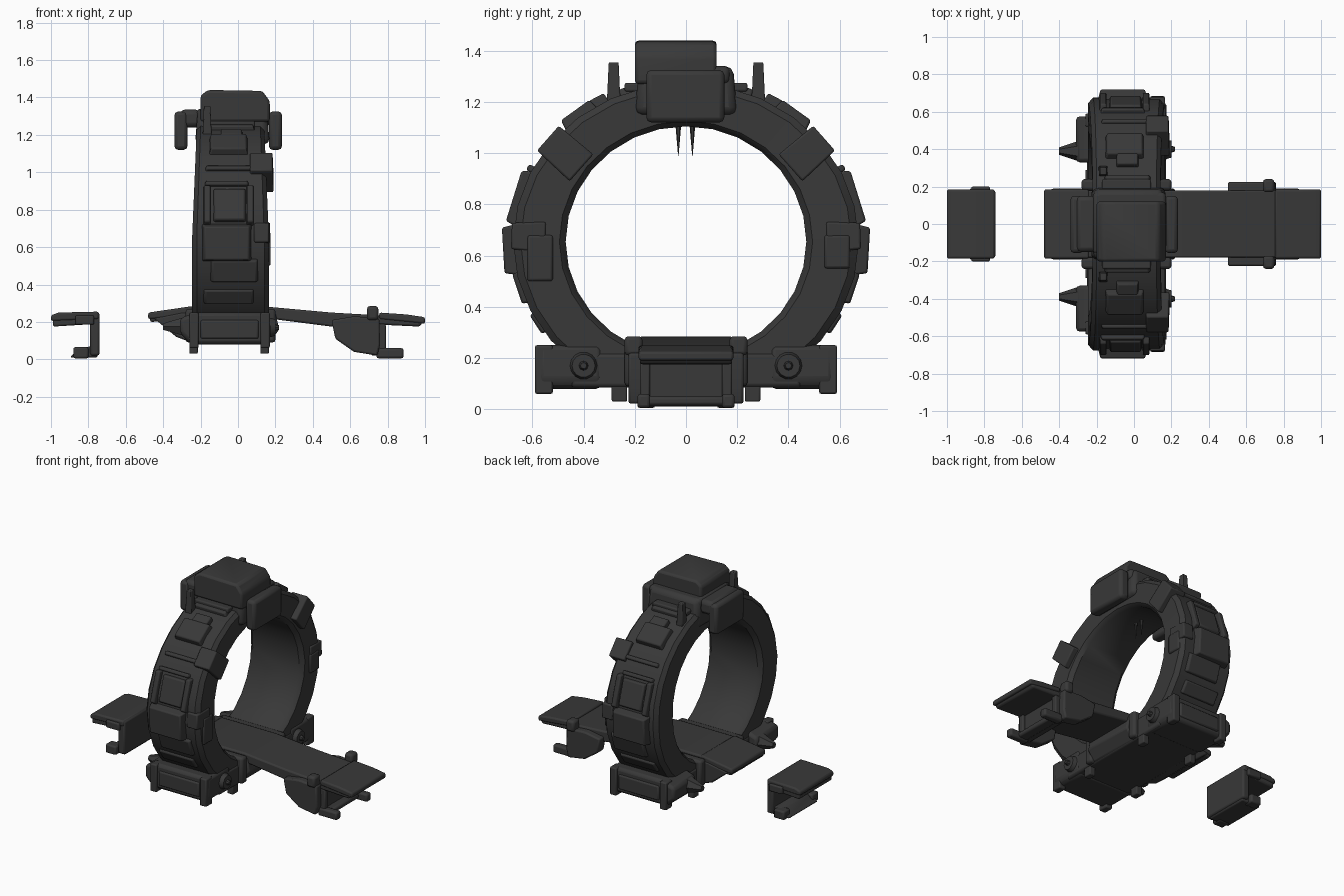
import bpy, bmesh, math
from math import sin, cos, pi, radians

if "Cube" in bpy.data.objects:
    bpy.data.objects.remove(bpy.data.objects["Cube"], do_unlink=True)

metal = bpy.data.materials.new("charcoal metal")
metal.use_nodes = True
GREY = (0.04, 0.04, 0.04, 1)
metal.diffuse_color = GREY
metal.node_tree.nodes["Principled BSDF"].inputs["Base Color"].default_value = GREY
metal.node_tree.nodes["Principled BSDF"].inputs["Roughness"].default_value = 0.7

RING_Z = 0.655


def finish(name, bm, bevel=0.0):
    bmesh.ops.recalc_face_normals(bm, faces=bm.faces)
    me = bpy.data.meshes.new(name)
    bm.to_mesh(me)
    bm.free()
    me.materials.append(metal)
    ob = bpy.data.objects.new(name, me)
    bpy.context.collection.objects.link(ob)
    if bevel:
        mod = ob.modifiers.new("soft edges", "BEVEL")
        mod.width, mod.segments = bevel, 2
    bpy.ops.object.select_all(action="DESELECT")
    ob.select_set(True)
    bpy.context.view_layer.objects.active = ob
    bpy.ops.object.shade_smooth_by_angle(angle=radians(40))
    return ob


def box(name, x, y, z, bevel=0.012, taper=1.0):
    """Box between the given ranges; taper scales the top."""
    bm = bmesh.new()
    bmesh.ops.create_cube(bm, size=1)
    for v in bm.verts:
        k = taper if v.co.z > 0 else 1
        v.co = [(r[0] + r[1]) / 2 + c * (r[1] - r[0]) * f
                for r, c, f in zip((x, y, z), v.co, (k, k, 1))]
    return finish(name, bm, bevel)


def prism(name, pts, y, bevel=0.01):
    """Profile in x and z, extruded along y."""
    bm = bmesh.new()
    face = bm.faces.new([bm.verts.new((px, y[0], pz)) for px, pz in pts])
    out = bmesh.ops.extrude_face_region(bm, geom=[face])
    for v in out["geom"]:
        if isinstance(v, bmesh.types.BMVert):
            v.co.y = y[1]
    return finish(name, bm, bevel)


def rod(name, pos, r1, r2, length, rot=(0, 0, 0), sides=10):
    bm = bmesh.new()
    bmesh.ops.create_cone(bm, cap_ends=True, segments=sides, radius1=r1, radius2=r2, depth=length)
    ob = finish(name, bm)
    ob.location, ob.rotation_euler = pos, rot
    return ob


def ring_plate(name, deg, side, x, thick, length, depth=0.04, taper=0.85):
    """Armour plate lying on the rim of the ring, square to it."""
    a = radians(deg)
    w = (x[1] - x[0]) / 2
    ob = box(name, (-w, w), (-length / 2, length / 2), (-depth, thick), 0.008, taper)
    ob.location = ((x[0] + x[1]) / 2, side * 0.67 * cos(a), RING_Z + 0.615 * sin(a))
    ob.rotation_euler = (math.atan2(-side * cos(a) / 0.67, sin(a) / 0.615), 0, 0)


# Ring: rounded rectangular section swept around an ellipse
section = [(-1, 0.12), (-1, 0.86), (-0.88, 1), (0.88, 1), (1, 0.86), (1, 0.12), (0.86, 0), (-0.86, 0)]
bm = bmesh.new()
loops = []
N = 28
for i in range(N):
    a = 2 * pi * i / N
    half = 0.205 - 0.025 * max(0, sin(a))
    loop = []
    for sx, t in section:
        ry, rz = 0.47 + 0.205 * t, 0.45 + 0.17 * t
        loop.append(bm.verts.new((-0.04 + sx * half, ry * cos(a), max(0.1, RING_Z + rz * sin(a)))))
    loops.append(loop)
for i in range(N):
    p, q = loops[i], loops[(i + 1) % N]
    for j in range(len(section)):
        k = (j + 1) % len(section)
        bm.faces.new((p[j], p[k], q[k], q[j]))
finish("ring", bm)

# Parts repeated on both halves of the ring
for s, tag in ((-1, "front"), (1, "back")):
    def span(a, b):
        return tuple(sorted((s * a, s * b)))

    # rim armour
    ring_plate(tag + "_belt_plate", -3, s, (-0.2, 0.08), 0.045, 0.21)
    ring_plate(tag + "_lower_plate", -17, s, (-0.16, 0.12), 0.02, 0.14)
    ring_plate(tag + "_skirt_plate", -31, s, (-0.2, 0.1), 0.015, 0.1)
    ring_plate(tag + "_window_panel", 16, s, (-0.14, 0.05), 0.018, 0.2)
    for x in (-0.17, 0.06):
        ring_plate(tag + "_window_post", 16, s, (x - 0.015, x + 0.025), 0.03, 0.24)
    ring_plate(tag + "_window_sill", 27, s, (-0.19, 0.07), 0.025, 0.03)
    ring_plate(tag + "_cross_bar", 36, s, (-0.19, 0.11), 0.02, 0.03)
    ring_plate(tag + "_shoulder_plate", 52, s, (-0.16, 0.06), 0.035, 0.16)
    ring_plate(tag + "_upper_block", 60, s, (-0.1, 0.03), 0.035, 0.08)
    ring_plate(tag + "_crown_plate", 71, s, (-0.17, 0.1), 0.025, 0.09)

    # clamp gripping the left edge of the ring
    ring_plate(tag + "_left_clamp", 39, s, (0.06, 0.19), 0.025, 0.14, 0.15, 0.92)
    ring_plate(tag + "_left_rib", 2, s, (0.08, 0.172), 0.012, 0.12, 0.12)
    box(tag + "_fin", (-0.19, -0.14), span(0.255, 0.31), (1.18, 1.355), 0.005, 0.7)

    # foot block at the end of the base
    prism(tag + "_foot", [(-0.31, 0.14), (-0.25, 0.08), (0.15, 0.08), (0.175, 0.11),
                          (0.17, 0.25), (-0.23, 0.25), (-0.31, 0.22)], span(0.33, 0.575), 0.02)
    for x in (-0.26, 0.12):
        box(tag + "_foot_strap", (x, x + 0.05), span(0.52, 0.59), (0.06, 0.25), 0.008)
        box(tag + "_foot_pad", (x, x + 0.045), span(0.23, 0.29), (0.03, 0.12), 0.006)
    box(tag + "_foot_band", (-0.2, 0.11), span(0.55, 0.585), (0.11, 0.21), 0.01)
    rod(tag + "_pivot", (0.175, s * 0.4, 0.17), 0.06, 0.045, 0.05, (0, pi / 2, 0), 14)
    rod(tag + "_pivot_tip", (0.2, s * 0.4, 0.17), 0.025, 0.012, 0.04, (0, pi / 2, 0), 8)
    rod(tag + "_foot_spike", (-0.34, s * 0.39, 0.175), 0.06, 0.02, 0.12, (0, -pi / 2, 0), 6)

    # side brackets under the platform
    prism(tag + "_bracket", [(0.5, 0.21), (0.52, 0.11), (0.62, 0.04), (0.745, 0.02),
                             (0.76, 0.08), (0.755, 0.22), (0.62, 0.23)], span(0.15, 0.225))
    box(tag + "_bracket_knob", (0.69, 0.75), span(0.17, 0.24), (0.21, 0.285), 0.015)
    box(tag + "_end_lug", (0.74, 0.885), span(0.14, 0.19), (0.005, 0.06), 0.012)
    box(tag + "_end_post", (0.74, 0.79), span(0.14, 0.18), (0.03, 0.19), 0.008)
    box(tag + "_base_rail", (-0.28, 0.2), span(0.18, 0.24), (0.09, 0.27), 0.015)
    box(tag + "_step_lug", (-0.88, -0.8), span(0.12, 0.19), (0.005, 0.065), 0.01)
    box(tag + "_step_ear", (-0.87, -0.77), span(0.17, 0.2), (0.185, 0.235), 0.008)

# Base beam under the ring
box("base_beam", (-0.25, 0.17), (-0.45, 0.45), (0.085, 0.22), 0.015)
prism("base_cradle", [(-0.45, 0.22), (-0.33, 0.12), (-0.25, 0.09), (0.17, 0.09),
                      (0.22, 0.16), (0.2, 0.25), (-0.3, 0.25)], (-0.19, 0.19))

# Platform running through the ring
prism("platform", [(-0.47, 0.2), (-0.24, 0.21), (0.15, 0.22), (0.5, 0.175), (0.76, 0.185), (0.97, 0.175),
                   (0.99, 0.2), (0.76, 0.235), (0.5, 0.25), (0.17, 0.28), (-0.25, 0.28), (-0.47, 0.235)],
      (-0.18, 0.18))
prism("platform_end_pad", [(0.755, 0.215), (1.0, 0.19), (1.0, 0.225), (0.9, 0.24), (0.755, 0.25)], (-0.185, 0.185))
prism("platform_rear_pad", [(-0.48, 0.215), (-0.25, 0.23), (-0.24, 0.285), (-0.48, 0.25)], (-0.185, 0.185))
box("platform_end_plate", (0.71, 0.77), (-0.18, 0.18), (0.02, 0.2))
box("platform_end_lip", (0.75, 0.82), (-0.16, 0.16), (0.015, 0.05))

# Separate step beside the ring
box("step_wall", (-0.79, -0.74), (-0.18, 0.18), (0.02, 0.25))
prism("step_seat", [(-0.99, 0.175), (-0.75, 0.19), (-0.75, 0.23), (-0.99, 0.215)], (-0.18, 0.18))
prism("step_top", [(-1.0, 0.205), (-0.745, 0.215), (-0.745, 0.255), (-0.96, 0.25), (-1.0, 0.235)], (-0.185, 0.185))
prism("step_lip", [(-0.9, 0.01), (-0.75, 0.01), (-0.75, 0.07), (-0.84, 0.065)], (-0.16, 0.16))

# Housing on top of the ring
box("housing_base", (-0.23, 0.17), (-0.2, 0.2), (1.15, 1.34), 0.03, 0.92)
prism("housing_top", [(-0.2, 1.27), (0.17, 1.27), (0.17, 1.38), (0.13, 1.435), (-0.16, 1.44), (-0.2, 1.41)],
      (-0.2, 0.12), 0.015)
box("housing_roof", (-0.22, 0.17), (-0.16, 0.17), (1.27, 1.34), 0.02)
box("housing_flange", (-0.17, 0.09), (-0.24, 0.24), (1.24, 1.275), 0.008)
for x, n in (((-0.34, -0.27), "right"), ((0.165, 0.235), "left")):
    box(n + "_shield", x, (-0.155, 0.15), (1.12, 1.325), 0.02)
box("right_shield_arm", (-0.31, -0.2), (-0.15, 0.15), (1.24, 1.335), 0.025)
box("left_shield_arm", (0.12, 0.2), (-0.14, 0.14), (1.25, 1.32), 0.025)
for y in (-0.03, 0.025):
    rod("hanging_spike", (-0.04, y, 1.055), 0.001, 0.012, 0.13, sides=6)

# Small boxes on the left flank
box("front_flank_box", (0.14, 0.175), (-0.62, -0.52), (0.5, 0.68), 0.01)
box("back_flank_box", (0.14, 0.175), (0.54, 0.64), (0.55, 0.68), 0.01)
